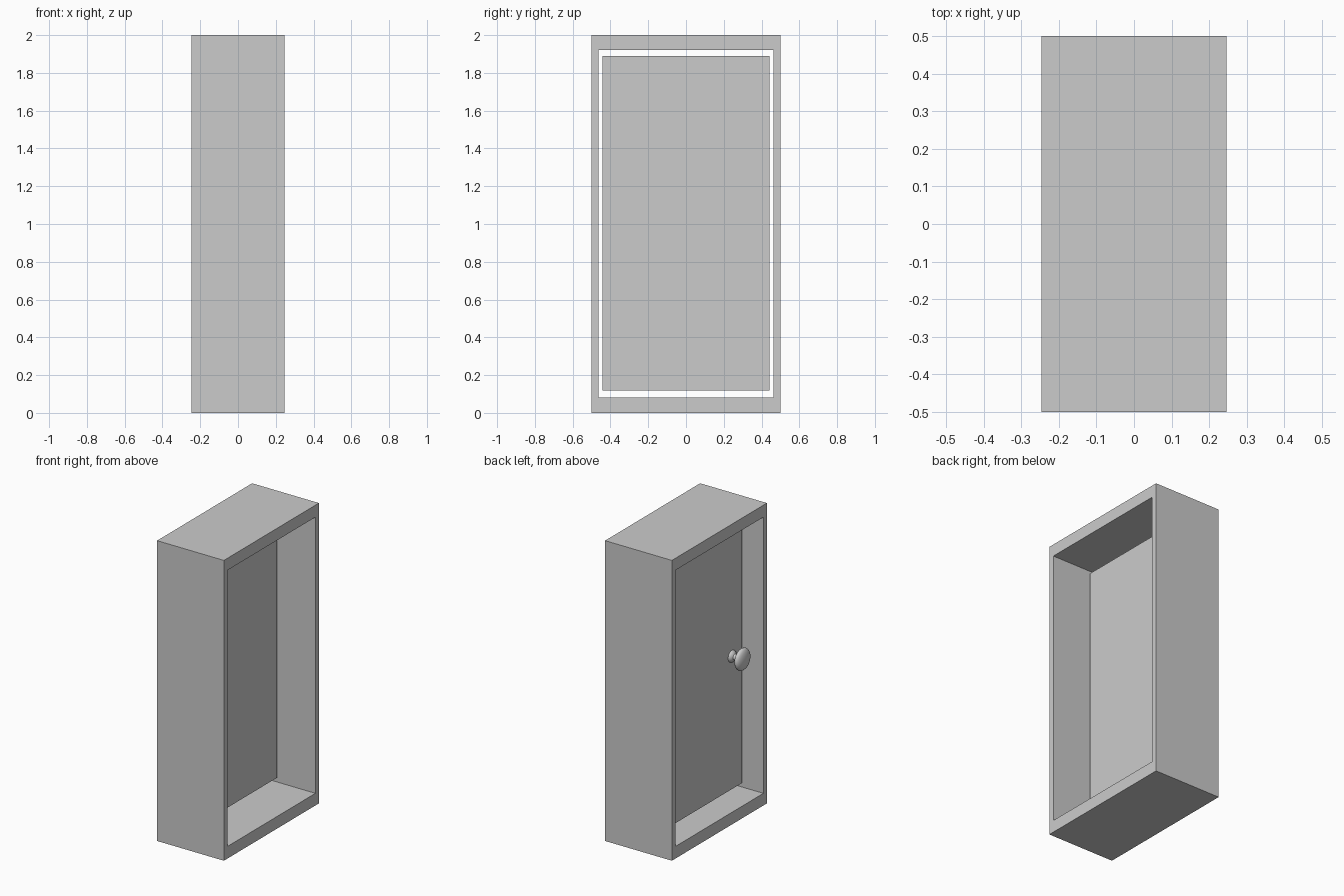
import bpy, bmesh, math
from mathutils import Matrix

if "Cube" in bpy.data.objects:
    bpy.data.objects.remove(bpy.data.objects["Cube"])


def finish(bm, name):
    bmesh.ops.recalc_face_normals(bm, faces=bm.faces)
    mesh = bpy.data.meshes.new(name)
    bm.to_mesh(mesh)
    bm.free()
    obj = bpy.data.objects.new(name, mesh)
    bpy.context.collection.objects.link(obj)
    return obj


def rect(bm, x, y, z0, z1):
    return [bm.verts.new((x, sy, z)) for sy, z in ((-y, z0), (y, z0), (y, z1), (-y, z1))]


# Deep rectangular frame, open on both x sides
bm = bmesh.new()
D = 0.246
loops = [rect(bm, -D, 0.5, 0, 2), rect(bm, D, 0.5, 0, 2),
         rect(bm, D, 0.463, 0.081, 1.92), rect(bm, -D, 0.463, 0.081, 1.92)]
for a, b in zip(loops, loops[1:] + loops[:1]):
    for i in range(4):
        j = (i + 1) % 4
        bm.faces.new((a[i], a[j], b[j], b[i]))
finish(bm, "door_frame")

# Door slab with a small gap all round
X0, X1 = -0.103, -0.024
bm = bmesh.new()
bmesh.ops.create_cube(bm, size=1, matrix=Matrix.Translation(((X0 + X1) / 2, 0, 1.004))
                      @ Matrix.Diagonal((X1 - X0, 0.886, 1.769, 1)))
finish(bm, "door_panel")

# Turned knob: rosette, neck and flattened head as (distance from door, radius)
profile = [(-0.005, 0), (-0.005, 0.04), (0.006, 0.038), (0.016, 0.03), (0.022, 0.02), (0.05, 0.02)]
for k in range(1, 13):
    t = math.pi * k / 12
    if k > 1:
        profile.append((0.078 - 0.03 * math.cos(t), 0.073 * math.sin(t) if k < 12 else 0))
bm = bmesh.new()
pts = [bm.verts.new((X0 - d, -0.335, 1.005 + r)) for d, r in profile]
edges = [bm.edges.new(p) for p in zip(pts, pts[1:])]
bmesh.ops.spin(bm, geom=pts + edges, cent=(0, -0.335, 1.005), axis=(1, 0, 0),
               angle=math.tau, steps=32, use_duplicate=False)
bmesh.ops.remove_doubles(bm, verts=bm.verts, dist=1e-5)
knob = finish(bm, "door_knob")
bpy.context.view_layer.objects.active = knob
knob.select_set(True)
bpy.ops.object.shade_smooth_by_angle(angle=math.radians(40))
